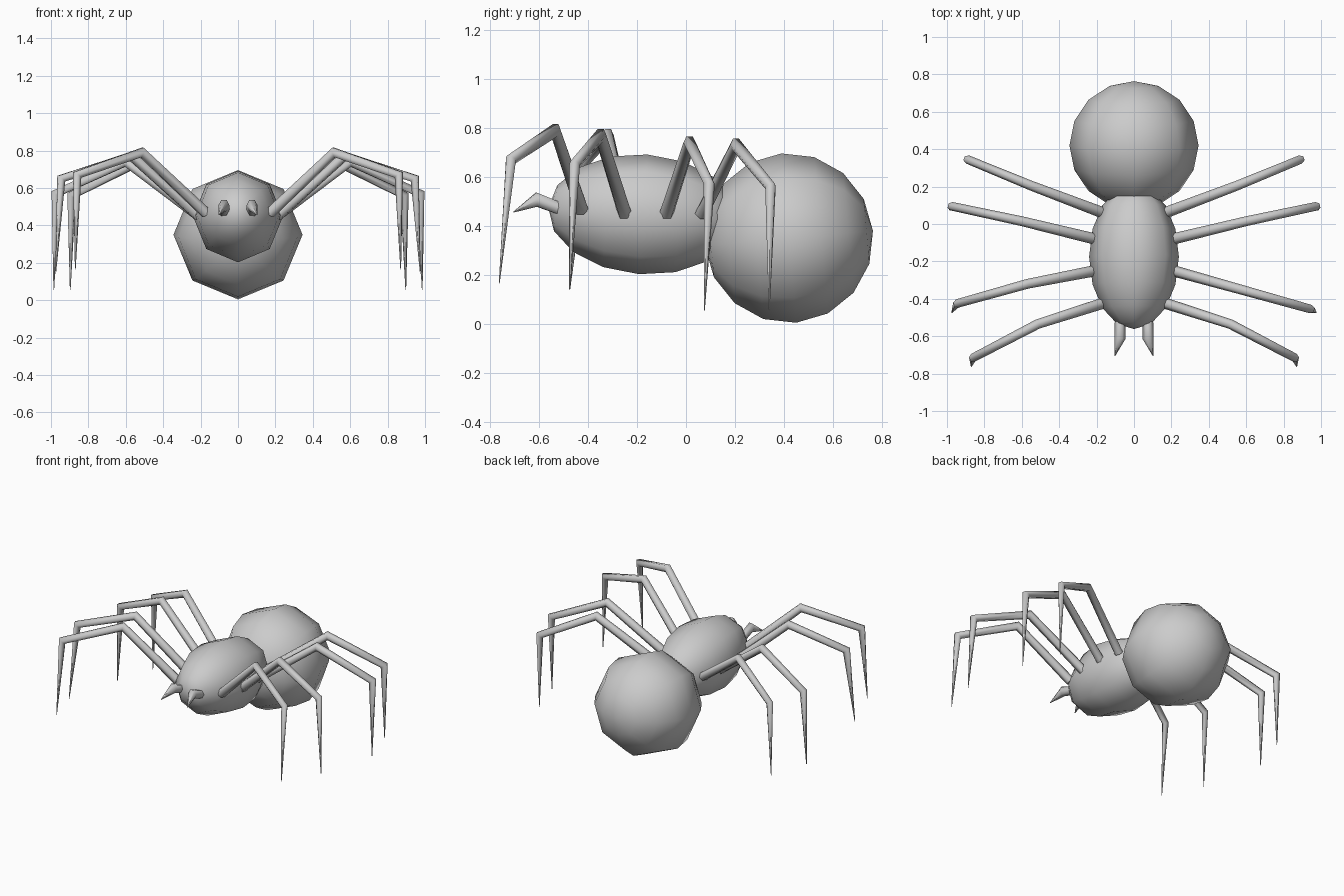
import bpy
from math import radians, cos, sin, pi
from mathutils import Vector

if "Cube" in bpy.data.objects:
    bpy.data.objects.remove(bpy.data.objects["Cube"])


def body_part(name, center, radii, tilt):
    # low-poly ellipsoid with its poles along the body
    bpy.ops.mesh.primitive_uv_sphere_add(segments=8, ring_count=8, radius=1, location=center,
                                         rotation=(radians(tilt), 0, 0))
    ob = bpy.context.object
    ob.name = name
    ob.scale = radii
    bpy.ops.object.shade_smooth()
    return ob


def tapered_tube(name, points, radii, sides=6):
    # mitred tube through the points, lying roughly in one vertical plane
    pts = [Vector(p) for p in points]
    run = pts[-1] - pts[0]
    side = Vector((run.y, -run.x, 0)).normalized()
    verts, faces = [], []
    n = len(pts)
    for i, p in enumerate(pts):
        a = (pts[max(i, 1)] - pts[max(i, 1) - 1]).normalized()
        j = min(i, n - 2)
        b = (pts[j + 1] - pts[j]).normalized()
        t = (a + b).normalized()
        up = side.cross(t).normalized() / max(t.dot(b), 0.6)
        for k in range(sides):
            w = 2 * pi * k / sides
            verts.append(p + radii[i] * (cos(w) * side + sin(w) * up))
    for i in range(n - 1):
        for k in range(sides):
            m = (k + 1) % sides
            faces.append((i * sides + k, i * sides + m, (i + 1) * sides + m, (i + 1) * sides + k))
    faces.append(tuple(reversed(range(sides))))
    faces.append(tuple(range((n - 1) * sides, n * sides)))
    me = bpy.data.meshes.new(name)
    me.from_pydata(verts, [], faces)
    for f in me.polygons:
        f.use_smooth = len(f.vertices) == 4
    me.update()
    ob = bpy.data.objects.new(name, me)
    bpy.context.collection.objects.link(ob)
    # keep normals pointing outward
    bpy.context.view_layer.objects.active = ob
    bpy.ops.object.select_all(action='DESELECT')
    ob.select_set(True)
    bpy.ops.object.mode_set(mode='EDIT')
    bpy.ops.mesh.select_all(action='SELECT')
    bpy.ops.mesh.normals_make_consistent(inside=False)
    bpy.ops.object.mode_set(mode='OBJECT')
    return ob


# body
body_part("abdomen", (0, 0.42, 0.35), (0.345, 0.347, 0.345), -85)
body_part("thorax", (0, -0.175, 0.447), (0.24, 0.245, 0.388), 86)

# legs: root, knee, ankle, tip
legs = {
    "front_leg": [(0.17, -0.425, 0.465), (0.515, -0.535, 0.79), (0.86, -0.715, 0.67), (0.87, -0.763, 0.165)],
    "second_leg": [(0.21, -0.25, 0.45), (0.57, -0.35, 0.77), (0.945, -0.455, 0.65), (0.975, -0.475, 0.14)],
    "third_leg": [(0.21, -0.08, 0.45), (0.6, 0.015, 0.74), (0.975, 0.095, 0.57), (0.985, 0.075, 0.055)],
    "back_leg": [(0.18, 0.065, 0.45), (0.55, 0.205, 0.73), (0.89, 0.345, 0.56), (0.897, 0.34, 0.055)],
}
for label, sign in (("right", 1), ("left", -1)):
    for name, pts in legs.items():
        # the left second leg sits slightly further back
        dy = 0.03 if (name == "second_leg" and sign < 0) else 0
        path = [(sign * x, y + (dy if 0 < i < 3 else 0), z) for i, (x, y, z) in enumerate(pts)]
        tapered_tube(f"{label}_{name}", path, (0.03, 0.026, 0.023, 0.002))
    # fangs
    fang = [(0.075, -0.52, 0.472), (0.075, -0.61, 0.507), (0.102, -0.705, 0.456)]
    tapered_tube(f"{label}_fang", [(sign * x, y, z) for x, y, z in fang], (0.028, 0.03, 0.002))
